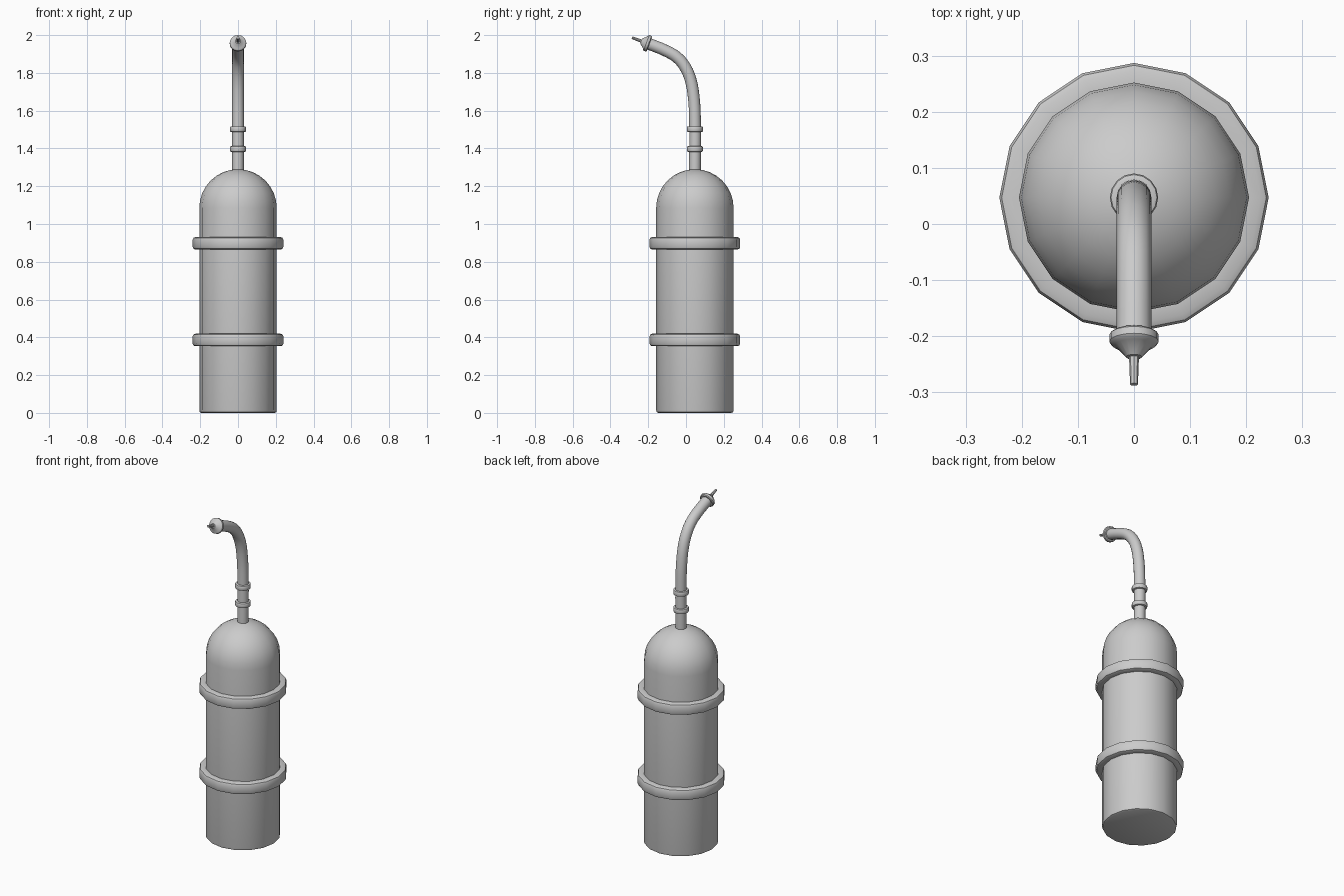
import bpy, bmesh
from math import sin, cos, pi, radians
from mathutils import Vector, Matrix

if "Cube" in bpy.data.objects:
    bpy.data.objects.remove(bpy.data.objects["Cube"])

CY = 0.047  # tank axis offset in y
SIDES = 16


def smooth(ob, angle=35):
    bpy.ops.object.select_all(action='DESELECT')
    ob.select_set(True)
    bpy.context.view_layer.objects.active = ob
    bpy.ops.object.shade_smooth_by_angle(angle=radians(angle))


def lathe(name, profile, matrix, closed=False, sides=SIDES):
    """Revolve (radius, height) points around local z."""
    bm = bmesh.new()
    rings = []
    for r, z in profile:
        if r == 0:
            rings.append([bm.verts.new((0, 0, z))] * sides)
        else:
            rings.append([bm.verts.new((r * cos(2 * pi * i / sides), r * sin(2 * pi * i / sides), z))
                          for i in range(sides)])
    pairs = list(zip(rings, rings[1:]))
    if closed:
        pairs.append((rings[-1], rings[0]))
    for a, b in pairs:
        for i in range(sides):
            j = (i + 1) % sides
            bm.faces.new(dict.fromkeys((a[i], a[j], b[j], b[i])))
    bmesh.ops.recalc_face_normals(bm, faces=bm.faces)
    me = bpy.data.meshes.new(name)
    bm.to_mesh(me)
    bm.free()
    ob = bpy.data.objects.new(name, me)
    bpy.context.collection.objects.link(ob)
    ob.matrix_world = matrix
    smooth(ob)
    return ob


def band(name, z, inner, outer, half, bevel):
    """Rounded collar around the tank axis."""
    profile = [(inner, -half), (outer - bevel, -half), (outer - bevel * 0.3, -half + bevel * 0.3),
               (outer, -half + bevel), (outer, half - bevel),
               (outer - bevel * 0.3, half - bevel * 0.3), (outer - bevel, half), (inner, half)]
    return lathe(name, profile, Matrix.Translation((0, CY, z)), closed=True)


# Tank: flat base with a small rounded edge and a domed top
R = 0.205
dome = [(R * cos(a), 1.085 + R * sin(a)) for a in (k * pi / 16 for k in range(8))]
lathe("tank", [(0, 0), (R - 0.012, 0), (R - 0.003, 0.004), (R, 0.015)] + dome + [(0, 1.292)],
      Matrix.Translation((0, CY, 0)))

# Strap bands and hose collars
for name, z in (("lower_band", 0.386), ("upper_band", 0.898)):
    band(name, z, 0.2, 0.24, 0.033, 0.014)
for name, z in (("lower_collar", 1.397), ("upper_collar", 1.502)):
    band(name, z, 0.027, 0.043, 0.015, 0.007)

# Bent hose: swept tube
path = [(CY, 1.26), (CY, 1.58), (0.04, 1.68), (0.024, 1.765), (-0.004, 1.83),
        (-0.045, 1.88), (-0.10, 1.914), (-0.205, 1.957)]
cu = bpy.data.curves.new("hose", 'CURVE')
cu.dimensions = '3D'
cu.bevel_depth = 0.031
cu.bevel_resolution = 6
cu.use_fill_caps = True
cu.resolution_u = 3
sp = cu.splines.new('BEZIER')
sp.bezier_points.add(len(path) - 1)
for p, (y, z) in zip(sp.bezier_points, path):
    p.co = (0, y, z)
    p.handle_left_type = p.handle_right_type = 'AUTO'
hose = bpy.data.objects.new("hose", cu)
bpy.context.collection.objects.link(hose)
bpy.ops.object.select_all(action='DESELECT')
hose.select_set(True)
bpy.context.view_layer.objects.active = hose
bpy.ops.object.convert(target='MESH')
smooth(bpy.context.view_layer.objects.active)

# Nozzle: flange, cone and thin tip along the hose end direction
aim = Vector((0, -cos(radians(20)), sin(radians(20))))
nozzle = Matrix.Translation((0, -0.205, 1.957)) @ aim.to_track_quat('Z', 'Y').to_matrix().to_4x4()
lathe("nozzle", [(0, -0.012), (0.039, -0.012), (0.044, -0.008), (0.044, 0.005), (0.040, 0.010),
                 (0.034, 0.012), (0.014, 0.034), (0.0, 0.036)], nozzle)
lathe("nozzle_tip", [(0, 0.03), (0.009, 0.03), (0.007, 0.086), (0, 0.086)], nozzle, sides=8)
